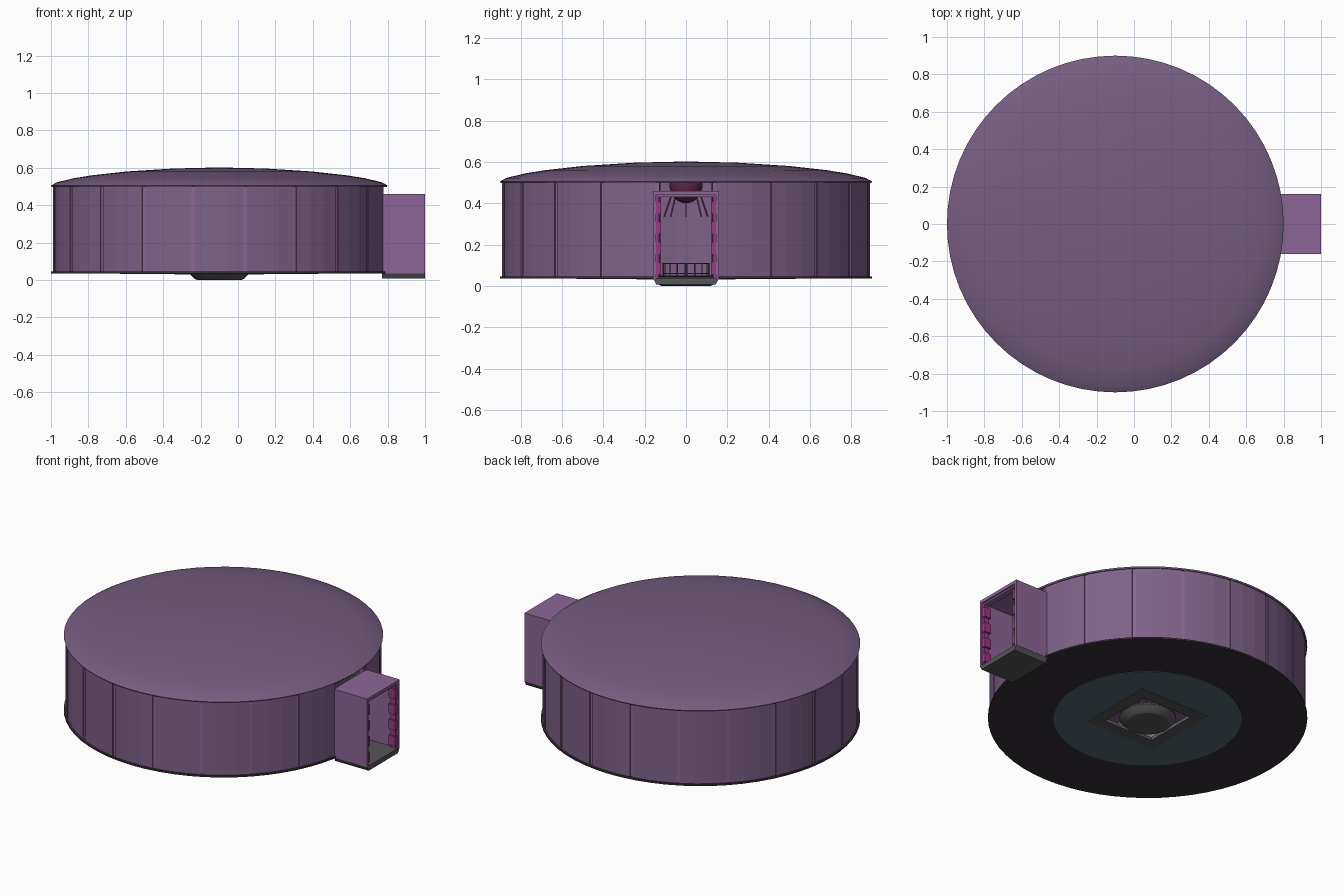
import bpy, bmesh, math
from mathutils import Vector

if "Cube" in bpy.data.objects:
    bpy.data.objects.remove(bpy.data.objects["Cube"])

CX = -0.1  # centre of the round hall


def material(name, r, g, b):
    m = bpy.data.materials.new(name)
    m.diffuse_color = (r, g, b, 1)
    m.use_nodes = True
    m.node_tree.nodes["Principled BSDF"].inputs["Base Color"].default_value = m.diffuse_color
    return m


WALL = material("wall_purple", 0.21, 0.12, 0.25)
ROOF = material("roof_purple", 0.18, 0.11, 0.22)
PORCH = material("porch_purple", 0.27, 0.13, 0.31)
PINK = material("magenta", 0.32, 0.04, 0.24)
DARK = material("dark_floor", 0.04, 0.03, 0.04)
TEAL = material("teal_floor", 0.09, 0.14, 0.16)
GREY = material("grey", 0.10, 0.09, 0.10)
RED = material("dark_red", 0.12, 0.02, 0.07)


def finish(name, bm, mat, smooth=False):
    bmesh.ops.remove_doubles(bm, verts=bm.verts, dist=1e-5)
    bmesh.ops.recalc_face_normals(bm, faces=bm.faces)
    mesh = bpy.data.meshes.new(name)
    bm.to_mesh(mesh)
    bm.free()
    mesh.materials.append(mat)
    ob = bpy.data.objects.new(name, mesh)
    bpy.context.collection.objects.link(ob)
    if smooth:
        bpy.ops.object.select_all(action='DESELECT')
        ob.select_set(True)
        bpy.context.view_layer.objects.active = ob
        bpy.ops.object.shade_smooth_by_angle(angle=math.radians(25))
    return ob


def round_r(r, a):
    return r


def square_r(r, a):
    return r / max(abs(math.cos(a)), abs(math.sin(a)))


def lathe(name, profile, mat, n=64, closed=False, smooth=True):
    """Sweep (radius, z[, radius function]) points around the hall centre."""
    bm = bmesh.new()
    rings = []
    for p in profile:
        fn = p[2] if len(p) > 2 else round_r
        ring = []
        for i in range(n):
            a = 2 * math.pi * i / n
            r = fn(p[0], a)
            ring.append(bm.verts.new((CX + r * math.cos(a), r * math.sin(a), p[1])))
        rings.append(ring)
    pairs = list(zip(rings, rings[1:])) + ([(rings[-1], rings[0])] if closed else [])
    for lo, hi in pairs:
        for i in range(n):
            j = (i + 1) % n
            bm.faces.new((lo[i], lo[j], hi[j], hi[i]))
    return finish(name, bm, mat, smooth)


def arc_panel(bm, a0, a1, r0, r1, z0, z1, n):
    """Curved wall block between two angles."""
    prev = first = None
    for i in range(n + 1):
        a = math.radians(a0 + (a1 - a0) * i / n)
        c, s = math.cos(a), math.sin(a)
        cur = [bm.verts.new((CX + r * c, r * s, z))
               for r, z in ((r0, z0), (r1, z0), (r1, z1), (r0, z1))]
        if prev:
            for k in range(4):
                m = (k + 1) % 4
                bm.faces.new((prev[k], prev[m], cur[m], cur[k]))
        else:
            bm.faces.new(cur)
        prev = cur
    bm.faces.new(prev)


def box(bm, x0, x1, y0, y1, z0, z1):
    vs = bmesh.ops.create_cube(bm, size=1)["verts"]
    for v in vs:
        v.co = Vector(((x0 + x1) / 2 + v.co.x * (x1 - x0),
                       (y0 + y1) / 2 + v.co.y * (y1 - y0),
                       (z0 + z1) / 2 + v.co.z * (z1 - z0)))
    return vs


def rod(bm, p, q, r):
    p, q = Vector(p), Vector(q)
    vs = bmesh.ops.create_cone(bm, cap_ends=True, segments=6, radius1=r,
                               radius2=r, depth=(q - p).length)["verts"]
    rot = (q - p).to_track_quat('Z', 'Y')
    for v in vs:
        v.co = rot @ v.co + (p + q) / 2


# Domed roof shell
lathe("roof", [(0, 0.602), (0.25, 0.596), (0.5, 0.58), (0.68, 0.56), (0.78, 0.544),
               (0.87, 0.522), (0.9, 0.505), (0.895, 0.497), (0.85, 0.497),
               (0.77, 0.52), (0.5, 0.555), (0.25, 0.575), (0, 0.58)], ROOF)

# Wall panels, with one bay left open for the porch
bm = bmesh.new()
for k in range(1, 20):
    arc_panel(bm, 18 * k - 8.4, 18 * k + 8.4, 0.865, 0.89, 0.038, 0.505, 3)
finish("wall_panels", bm, WALL)

# Slim posts in the joints between panels
bm = bmesh.new()
for k in range(20):
    arc_panel(bm, 18 * k + 8.35, 18 * k + 9.65, 0.855, 0.884, 0.038, 0.505, 1)
finish("wall_posts", bm, PORCH)

# Floor: dark outer ring, teal inner ring with square opening, square frame
lathe("outer_floor", [(0.9, 0.036), (0.9, 0.046), (0.53, 0.046), (0.53, 0.036)],
      DARK, closed=True)
lathe("inner_floor", [(0.53, 0.033), (0.53, 0.047), (0.17, 0.047, square_r),
                      (0.17, 0.033, square_r)], TEAL, closed=True)
lathe("square_frame", [(0.24, 0.03, square_r), (0.24, 0.05, square_r),
                       (0.17, 0.05, square_r), (0.17, 0.03, square_r)],
      GREY, closed=True, smooth=False)

# Central hearth bowl
lathe("hearth_bowl", [(0, 0.0), (0.12, 0.0), (0.135, 0.008), (0.16, 0.036), (0.16, 0.045),
                      (0.145, 0.045), (0.12, 0.018), (0, 0.018)], GREY, n=32)

# Hearth grate
bm = bmesh.new()
for i in range(16):
    a = 2 * math.pi * i / 16
    x, y = CX + 0.11 * math.cos(a), 0.11 * math.sin(a)
    rod(bm, (x, y, 0.03), (x, y, 0.108), 0.003)
rod(bm, (CX, 0, 0.015), (CX, 0, 0.11), 0.008)
finish("grate_bars", bm, GREY)
for z, label in ((0.06, "lower"), (0.108, "upper")):
    lathe("grate_ring_" + label, [(0.106, z - 0.003), (0.114, z - 0.003),
                                  (0.114, z + 0.003), (0.106, z + 0.003)],
          GREY, n=32, closed=True)

# Ceiling lamp with splayed spokes
lathe("ceiling_lamp", [(0.08 * math.sin(t * math.pi / 16), 0.49 - 0.09 * math.cos(t * math.pi / 16))
                       for t in range(9)] + [(0.08, 0.58)], RED, n=32)
bm = bmesh.new()
for i in range(8):
    a = math.pi * i / 4
    c, s = math.cos(a), math.sin(a)
    rod(bm, (CX + 0.07 * c, 0.07 * s, 0.44), (CX + 0.105 * c, 0.105 * s, 0.335), 0.004)
finish("lamp_spokes", bm, PINK)

# Porch: side walls and flat roof
bm = bmesh.new()
for s in (-1, 1):
    box(bm, 0.77, 1.0, *sorted((s * 0.145, s * 0.16)), 0.035, 0.445)
box(bm, 0.77, 1.0, -0.16, 0.16, 0.44, 0.46)
finish("porch_shell", bm, PORCH)

# Porch base slab with tapered underside
bm = bmesh.new()
for v in box(bm, 0.77, 1.0, -0.16, 0.16, 0.008, 0.038):
    if v.co.z < 0.02:
        v.co.y *= 0.9
finish("porch_base", bm, GREY)

# Door jambs with raised blocks and cut corners at the top
bm = bmesh.new()
for s in (-1, 1):
    box(bm, 0.955, 0.99, *sorted((s * 0.133, s * 0.146)), 0.038, 0.44)
    for i in range(4):
        z = 0.055 + i * 0.098
        box(bm, 0.95, 0.995, *sorted((s * 0.122, s * 0.146)), z, z + 0.06)
finish("door_jambs", bm, PINK)
bm = bmesh.new()
box(bm, 0.955, 0.99, -0.146, 0.146, 0.43, 0.442)
finish("door_lintel", bm, PORCH)
